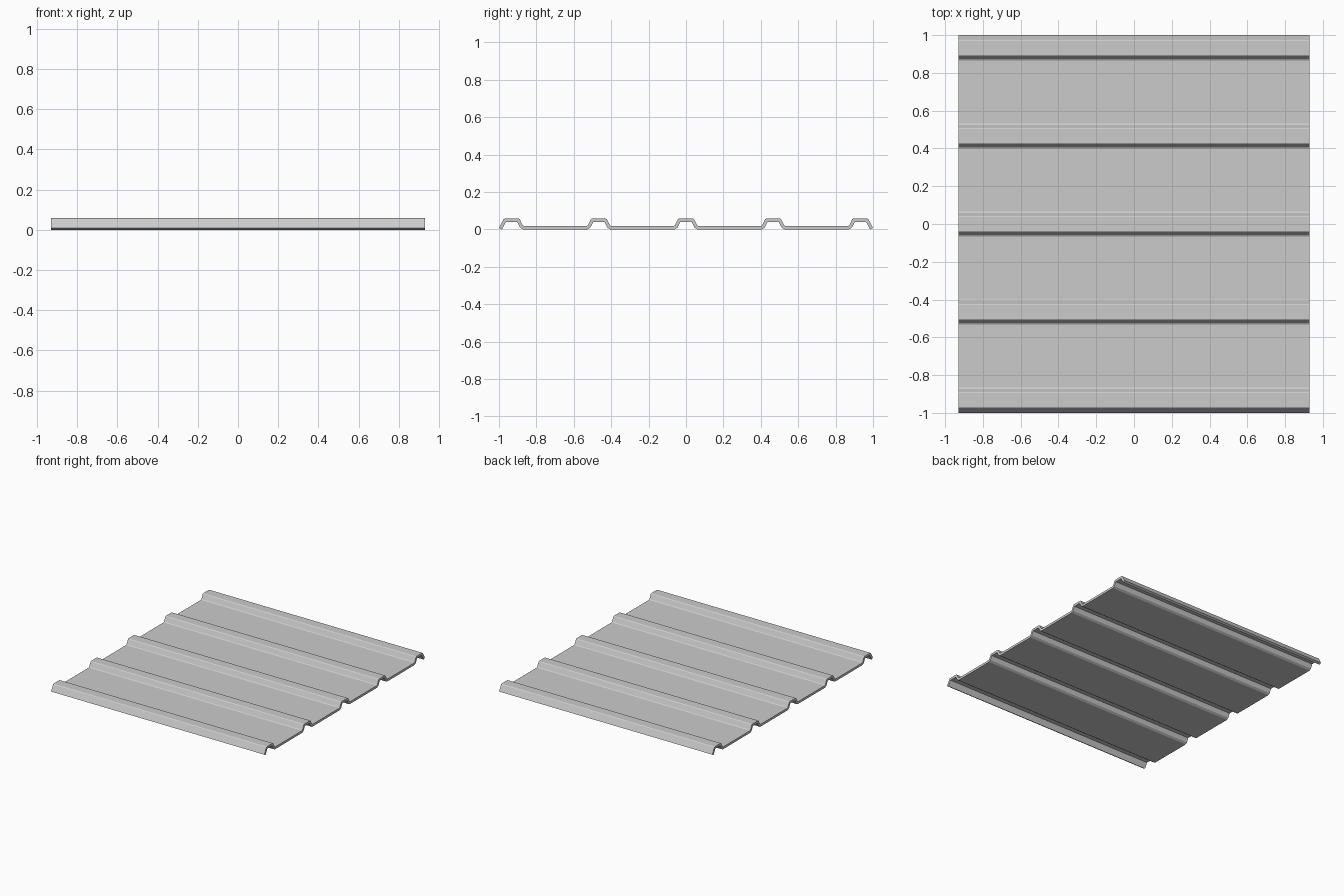
import bpy, bmesh

if "Cube" in bpy.data.objects:
    bpy.data.objects.remove(bpy.data.objects["Cube"])

HALF_LEN = 0.93      # half length along x
PITCH = 0.466        # rib spacing
TOP, FLAT = 0.059, 0.018
THICK = 0.018
TOP_HALF, BASE_HALF = 0.041, 0.061

# Upper-surface profile in y-z: five ribs joined by flat pans
profile = []
for i in range(-2, 3):
    c = i * PITCH
    left = (c - BASE_HALF, FLAT) if i > -2 else (-1.0, 0.008)
    right = (c + BASE_HALF, FLAT) if i < 2 else (1.0, 0.008)
    profile += [left, (c - TOP_HALF, TOP), (c + TOP_HALF, TOP), right]

# Ribbon along x
bm = bmesh.new()
rows = [[bm.verts.new((s * HALF_LEN, y, z)) for s in (-1, 1)] for y, z in profile]
for a, b in zip(rows, rows[1:]):
    bm.faces.new((a[0], a[1], b[1], b[0]))

# Slightly eased bends
bends = [e for e in bm.edges if len(e.link_faces) == 2]
bmesh.ops.bevel(bm, geom=bends, offset=0.005, segments=1, affect='EDGES')
bm.normal_update()
mesh = bpy.data.meshes.new("ribbed_sheet")
bm.to_mesh(mesh)
bm.free()
sheet = bpy.data.objects.new("ribbed_sheet", mesh)
bpy.context.collection.objects.link(sheet)

# Sheet thickness, grown downward
mod = sheet.modifiers.new("thickness", 'SOLIDIFY')
mod.thickness = THICK
mod.offset = -1
mod.use_even_offset = True
